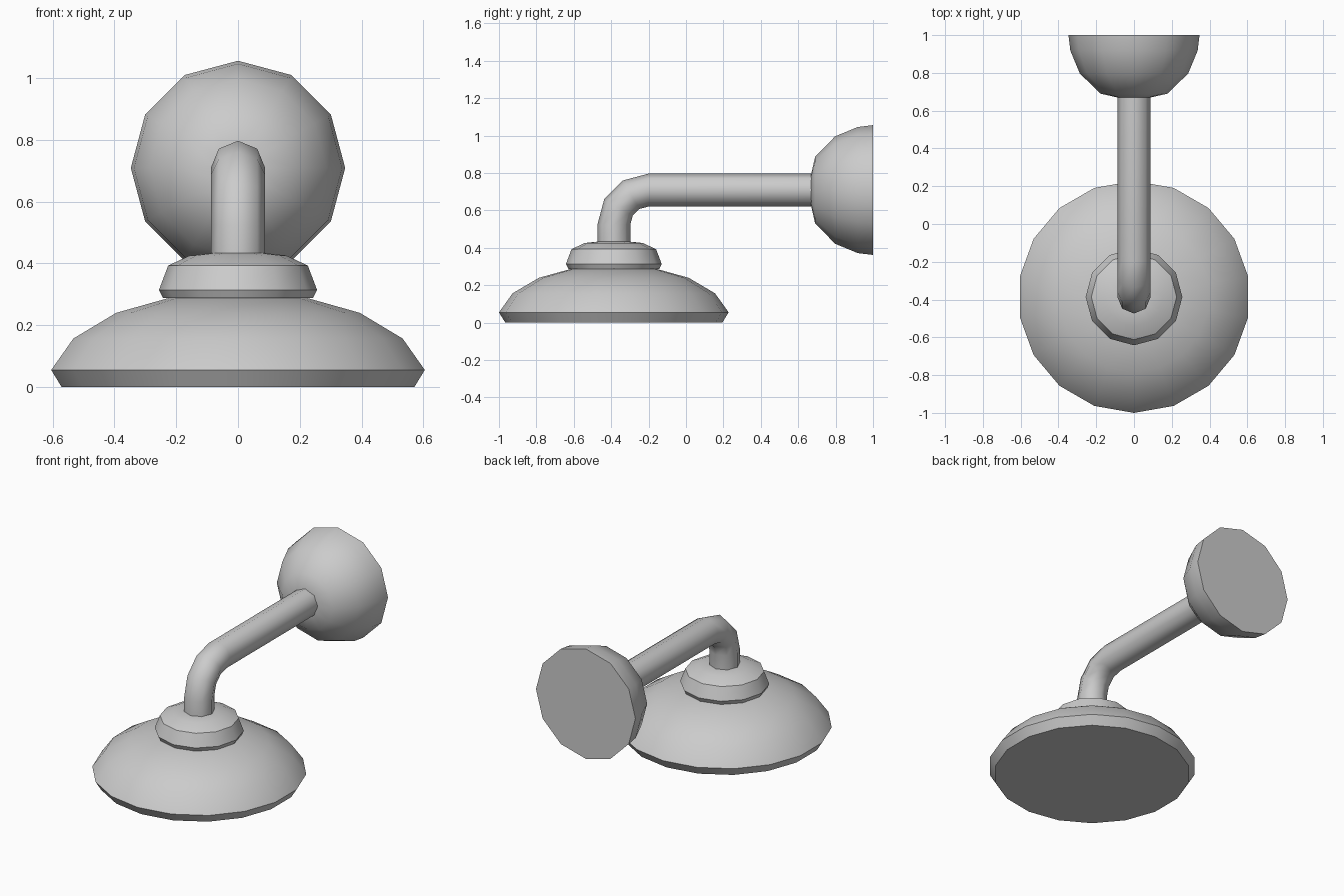
import bpy, bmesh
from math import sin, cos, pi, radians
from mathutils import Vector

if "Cube" in bpy.data.objects:
    bpy.data.objects.remove(bpy.data.objects["Cube"])

HEAD_Y = -0.386   # centre line of head and drop pipe
ARM_Z = 0.709     # centre line of horizontal arm


def skin(name, rings, angle):
    """Closed tube through a list of rings, smooth below the given angle."""
    bm = bmesh.new()
    loops = [[bm.verts.new(p) for p in ring] for ring in rings]
    n = len(loops[0])
    for a, b in zip(loops, loops[1:]):
        for i in range(n):
            j = (i + 1) % n
            bm.faces.new((a[i], a[j], b[j], b[i]))
    bm.faces.new(loops[0][::-1])
    bm.faces.new(loops[-1])
    bmesh.ops.recalc_face_normals(bm, faces=bm.faces)
    mesh = bpy.data.meshes.new(name)
    bm.to_mesh(mesh)
    bm.free()
    ob = bpy.data.objects.new(name, mesh)
    bpy.context.collection.objects.link(ob)
    bpy.ops.object.select_all(action='DESELECT')
    ob.select_set(True)
    bpy.context.view_layer.objects.active = ob
    bpy.ops.object.shade_smooth_by_angle(angle=radians(angle))
    return ob


def ring(centre, u, v, radius, sides):
    return [centre + radius * (u * sin(2 * pi * i / sides) + v * cos(2 * pi * i / sides))
            for i in range(sides)]


X, Y, Z = Vector((1, 0, 0)), Vector((0, 1, 0)), Vector((0, 0, 1))


def lathe_z(name, profile, sides, angle):
    skin(name, [ring(Vector((0, HEAD_Y, z)), X, -Y, r, sides) for r, z in profile], angle)


# Wide shower head
lathe_z("shower_head", [(0.58, 0), (0.614, 0.055), (0.541, 0.157),
                        (0.40, 0.24), (0.22, 0.29)], 18, 45)

# Collar on top of the head
lathe_z("collar", [(0.243, 0.288), (0.256, 0.314), (0.226, 0.393),
                   (0.155, 0.426), (0.08, 0.434)], 12, 40.5)

# Bent arm: vertical drop, three-step elbow, horizontal run
R, BEND = 0.088, 0.186
pivot = Vector((0, HEAD_Y + BEND, ARM_Z - BEND))
rings = [ring(Vector((0, HEAD_Y, 0.40)), X, -Y, R, 8)]
for k in range(4):
    t = k * pi / 6
    out = -Y * cos(t) + Z * sin(t)
    rings.append(ring(pivot + out * BEND, X, out, R, 8))
rings.append(ring(Vector((0, 0.72, ARM_Z)), X, Z, R, 8))
skin("arm", rings, 50)

# Domed wall mount with a flat back
mount = [(0.08, 0.668), (0.177, 0.69), (0.287, 0.797), (0.337, 0.918), (0.347, 1.0)]
skin("wall_mount", [ring(Vector((0, y, ARM_Z)), X, Z, r, 12) for r, y in mount], 50)
